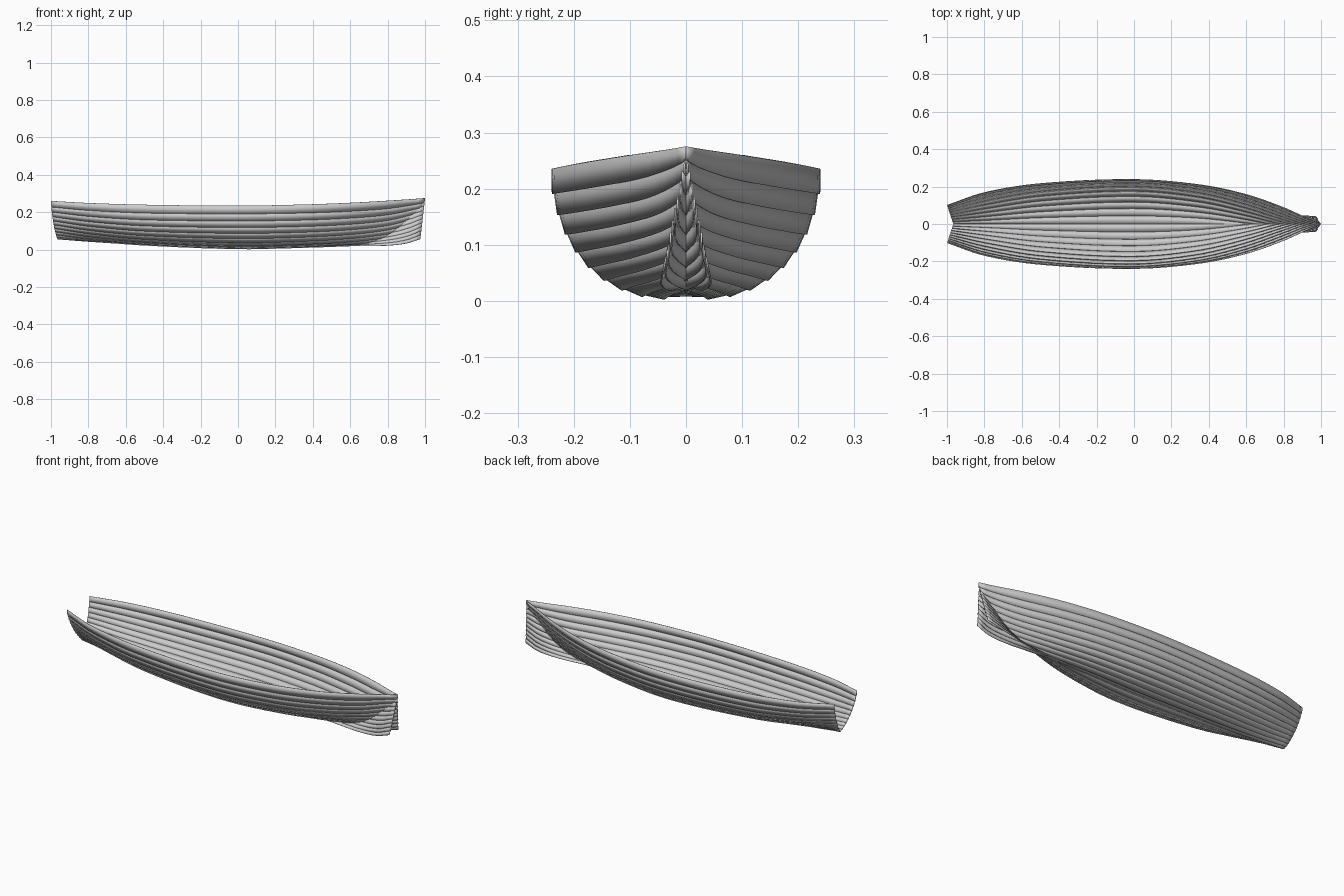
import bpy
import bmesh
import math
from mathutils import Vector

# Remove the default object
default = bpy.data.objects.get("Cube")
if default:
    bpy.data.objects.remove(default, do_unlink=True)

STRAKES = 10        # planks on each side
SEGMENTS = 40       # divisions along each plank
LAP = 0.004         # how far a plank's lower edge stands proud
THICK = 0.003

# Body plan: station position, then the four control points (half breadth,
# height) of its section from keel to sheer, in thousandths
STATIONS = [
    (-1000, (0, 55), (38, 95), (82, 160), (102, 260)),
    (-800, (0, 40), (65, 60), (150, 125), (170, 249)),
    (-500, (0, 23), (115, 22), (208, 100), (218, 240)),
    (0, (0, 8), (150, -10), (234, 100), (240, 235)),
    (350, (-2, 13), (110, 4), (196, 100), (212, 241)),
    (600, (-15, 18), (50, 25), (125, 110), (160, 250)),
    (800, (-35, 20), (-5, 60), (45, 130), (90, 261)),
    (920, (-43, 32), (-30, 90), (0, 170), (36, 269)),
    (1000, (-38, 56), (-25, 130), (-10, 200), (3, 275)),
]
POSITIONS = [s[0] / 1000 for s in STATIONS]
CONTROLS = [[Vector(p) / 1000 for p in s[1:]] for s in STATIONS]


def slope(k, c):
    """Lengthwise tangent of control line c at station k."""
    a, b = max(k - 1, 0), min(k + 1, len(POSITIONS) - 1)
    return (CONTROLS[b][c] - CONTROLS[a][c]) / (POSITIONS[b] - POSITIONS[a])


def section_controls(x):
    """Fair the four control lines between stations with Hermite curves."""
    k = 0
    while k < len(POSITIONS) - 2 and x > POSITIONS[k + 1]:
        k += 1
    span = POSITIONS[k + 1] - POSITIONS[k]
    s = (x - POSITIONS[k]) / span
    rise = s * s * (3 - 2 * s)
    return [
        CONTROLS[k][c] * (1 - rise) + CONTROLS[k + 1][c] * rise
        + slope(k, c) * span * s * (1 - s) ** 2
        - slope(k + 1, c) * span * s * s * (1 - s)
        for c in range(4)
    ]


def hull_point(x, t, proud):
    """Point on the hull at girth fraction t, pushed outward by proud."""
    a, b, c, d = section_controls(x)
    r = 1 - t
    point = a * r**3 + b * (3 * r * r * t) + c * (3 * r * t * t) + d * t**3
    along = (b - a) * r * r + (c - b) * (2 * r * t) + (d - c) * t * t
    along.normalize()
    point += Vector((along.y, -along.x)) * proud
    # Rake the stern and the stem inward towards the keel
    stern = -1 + 0.035 * r**1.3
    stem = 1 - 0.025 * r
    lengthwise = stern + (stem - stern) * (x + 1) / 2
    return Vector((lengthwise, point.x, point.y))


def make_material(name, colour):
    material = bpy.data.materials.new(name)
    material.use_nodes = True
    material.diffuse_color = colour
    material.node_tree.nodes["Principled BSDF"].inputs["Base Color"].default_value = colour
    return material


def make_strake(index, material):
    """One lapped plank, mirrored to the other side of the hull."""
    low = max(index / STRAKES - 0.01, 0)
    high = (index + 1) / STRAKES
    bm = bmesh.new()
    rows = []
    for i in range(SEGMENTS + 1):
        x = -math.cos(math.pi * i / SEGMENTS) * 0.4 + 0.6 * (2 * i / SEGMENTS - 1)
        rows.append((bm.verts.new(hull_point(x, low, LAP if index else 0)),
                     bm.verts.new(hull_point(x, high, 0))))
    for (a, b), (c, d) in zip(rows, rows[1:]):
        bm.faces.new((a, b, d, c))
    bm.normal_update()
    # Face the planking outward
    if sum(f.normal.y for f in bm.faces) < sum(f.normal.z for f in bm.faces):
        bmesh.ops.reverse_faces(bm, faces=bm.faces[:])
    mesh = bpy.data.meshes.new("strake")
    bm.to_mesh(mesh)
    bm.free()
    mesh.materials.append(material)

    name = "garboard_strake" if index == 0 else f"strake_{index}"
    if index == STRAKES - 1:
        name = "sheer_strake"
    strake = bpy.data.objects.new(name, mesh)
    bpy.context.collection.objects.link(strake)

    solid = strake.modifiers.new("plank_thickness", "SOLIDIFY")
    solid.thickness = THICK
    solid.offset = -1
    mirror = strake.modifiers.new("other_side", "MIRROR")
    mirror.use_axis = (False, True, False)
    mirror.use_mirror_merge = False

    bpy.ops.object.select_all(action="DESELECT")
    strake.select_set(True)
    bpy.context.view_layer.objects.active = strake
    bpy.ops.object.shade_smooth_by_angle(angle=math.radians(30))
    return strake


# Planking of both sides
grey_wood = make_material("grey_wood", (0.6, 0.6, 0.6, 1))
for n in range(STRAKES):
    make_strake(n, grey_wood)
